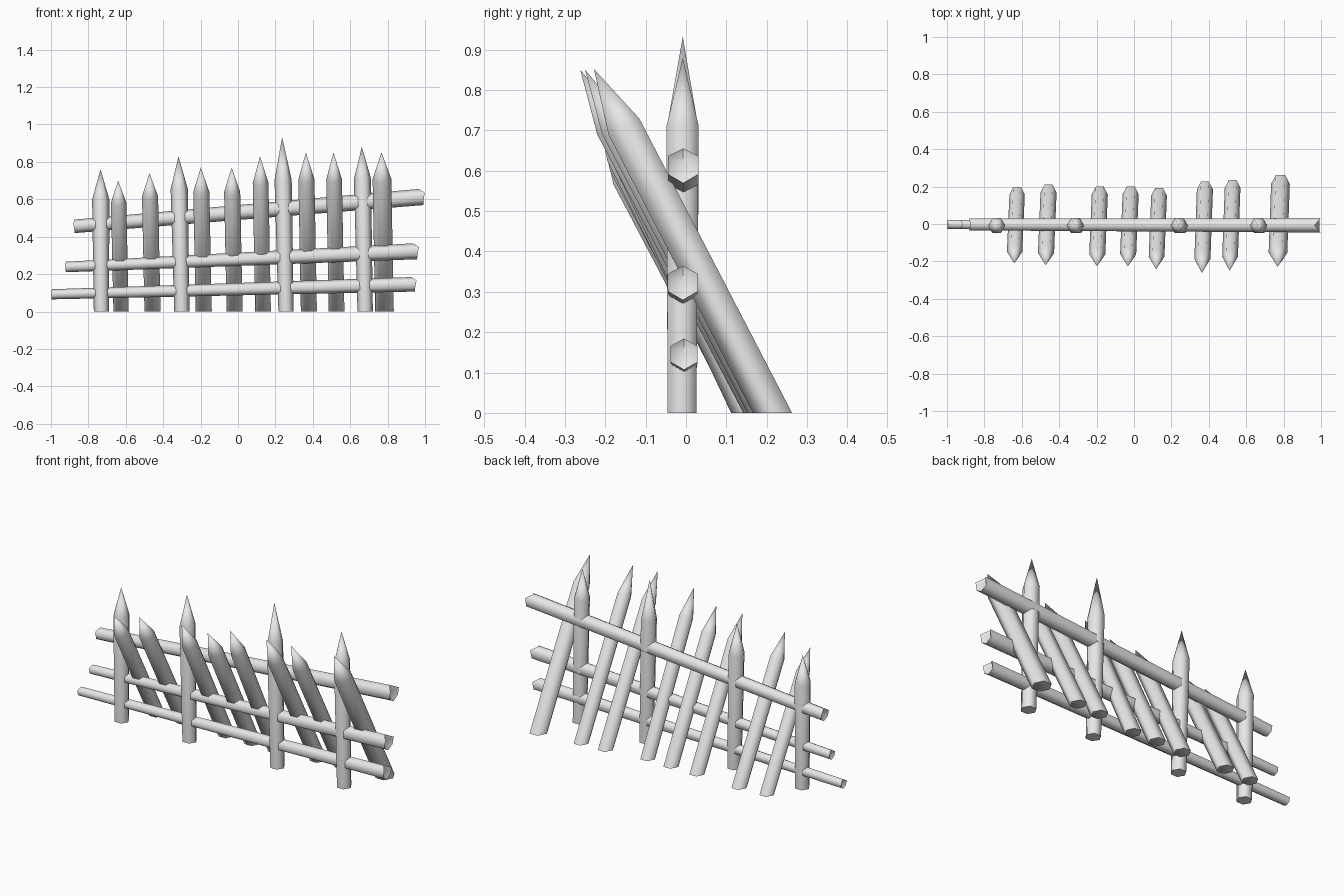
import bpy, bmesh
from math import radians, cos, sin
from mathutils import Vector

cube = bpy.data.objects.get("Cube")
if cube:
    bpy.data.objects.remove(cube, do_unlink=True)

wood = bpy.data.materials.new("pale_grey_wood")
wood.use_nodes = True
GREY = (0.8, 0.8, 0.8, 1)
wood.diffuse_color = GREY
wood.node_tree.nodes["Principled BSDF"].inputs["Base Color"].default_value = GREY

SIDES = 6


def hexagon(centre, axis, across, radius, turn=0):
    """Corner points of a hexagon square to the axis."""
    u = (across - axis * across.dot(axis)).normalized()
    v = axis.cross(u)
    angles = [radians(turn + 60 * i) for i in range(SIDES)]
    return [centre + radius * (u * cos(a) + v * sin(a)) for a in angles]


def skin(bm, low, high):
    for i in range(SIDES):
        j = (i + 1) % SIDES
        bm.faces.new((low[i], low[j], high[j], high[i]))


def fan(bm, ring, point):
    apex = bm.verts.new(point)
    for i in range(SIDES):
        bm.faces.new((ring[i], ring[(i + 1) % SIDES], apex))


def finish(bm, name):
    bmesh.ops.recalc_face_normals(bm, faces=bm.faces)
    mesh = bpy.data.meshes.new(name)
    bm.to_mesh(mesh)
    bm.free()
    mesh.materials.append(wood)
    obj = bpy.data.objects.new(name, mesh)
    bpy.context.collection.objects.link(obj)
    bpy.ops.object.select_all(action='DESELECT')
    obj.select_set(True)
    bpy.context.view_layer.objects.active = obj
    bpy.ops.object.shade_smooth_by_angle(angle=radians(65))


def sharpened_pole(name, base, tip, r_base, r_top, point_length):
    """Hexagonal pole with a flat foot on the ground and a pointed top."""
    base, tip = Vector(base), Vector(tip)
    axis = (tip - base).normalized()
    across = Vector((1, 0, 0))
    foot = [p - axis * (p.z / axis.z) for p in hexagon(base, axis, across, r_base)]
    shoulder = hexagon(tip - axis * point_length, axis, across, r_top)
    bm = bmesh.new()
    low = [bm.verts.new(p) for p in foot]
    high = [bm.verts.new(p) for p in shoulder]
    bm.faces.new(low)
    skin(bm, low, high)
    fan(bm, high, tip)
    finish(bm, name)


def split_rail(name, start, end, r_start, r_end):
    """Hexagonal rail whose broken ends are hollowed and ragged."""
    start, end = Vector(start), Vector(end)
    axis = (end - start).normalized()
    across = Vector((0, 1, 0))
    ragged = [0, -0.03, 0, -0.01, -0.012, -0.01]
    bm = bmesh.new()
    rings = []
    for centre, radius, out in ((start, r_start, -axis), (end, r_end, axis)):
        scale = radius / 0.043
        points = hexagon(centre, axis, across, radius, 30)
        ring = [bm.verts.new(p + out * d * scale * (1 if out == axis else 0.4))
                for p, d in zip(points, ragged)]
        fan(bm, ring, centre - out * 0.035 * scale)
        rings.append(ring)
    skin(bm, *rings)
    finish(bm, name)


# Upright posts: foot x, tip x, height, point length
posts = [(-0.73, -0.735, 0.76, 0.16), (-0.30, -0.318, 0.83, 0.175),
         (0.257, 0.236, 0.932, 0.23), (0.68, 0.662, 0.88, 0.17)]
for i, (x, tip_x, height, point) in enumerate(posts, 1):
    sharpened_pole(f"upright_post_{i}", (x, -0.01, 0), (tip_x, -0.008, height),
                   0.041, 0.046, point)

# Leaning stakes: foot x, foot y, tip y, height, radius
stakes = [(-0.625, 0.158, -0.21, 0.70, 0.041), (-0.457, 0.168, -0.22, 0.74, 0.043),
          (-0.183, 0.158, -0.226, 0.77, 0.043), (-0.018, 0.158, -0.226, 0.77, 0.043),
          (0.134, 0.152, -0.242, 0.83, 0.042), (0.379, 0.184, -0.262, 0.85, 0.043),
          (0.527, 0.193, -0.25, 0.85, 0.042), (0.783, 0.214, -0.228, 0.852, 0.05)]
for i, (x, y, tip_y, height, radius) in enumerate(stakes, 1):
    sharpened_pole(f"leaning_stake_{i}", (x, y, 0), (x - 0.016, tip_y, height),
                   radius, radius, height * 0.19)

# Cross rails
split_rail("bottom_rail", (-1.0, -0.002, 0.092), (0.955, -0.005, 0.146), 0.027, 0.039)
split_rail("middle_rail", (-0.925, -0.003, 0.238), (0.968, -0.008, 0.323), 0.028, 0.043)
split_rail("top_rail", (-0.88, -0.003, 0.455), (1.0, -0.007, 0.614), 0.036, 0.044)
